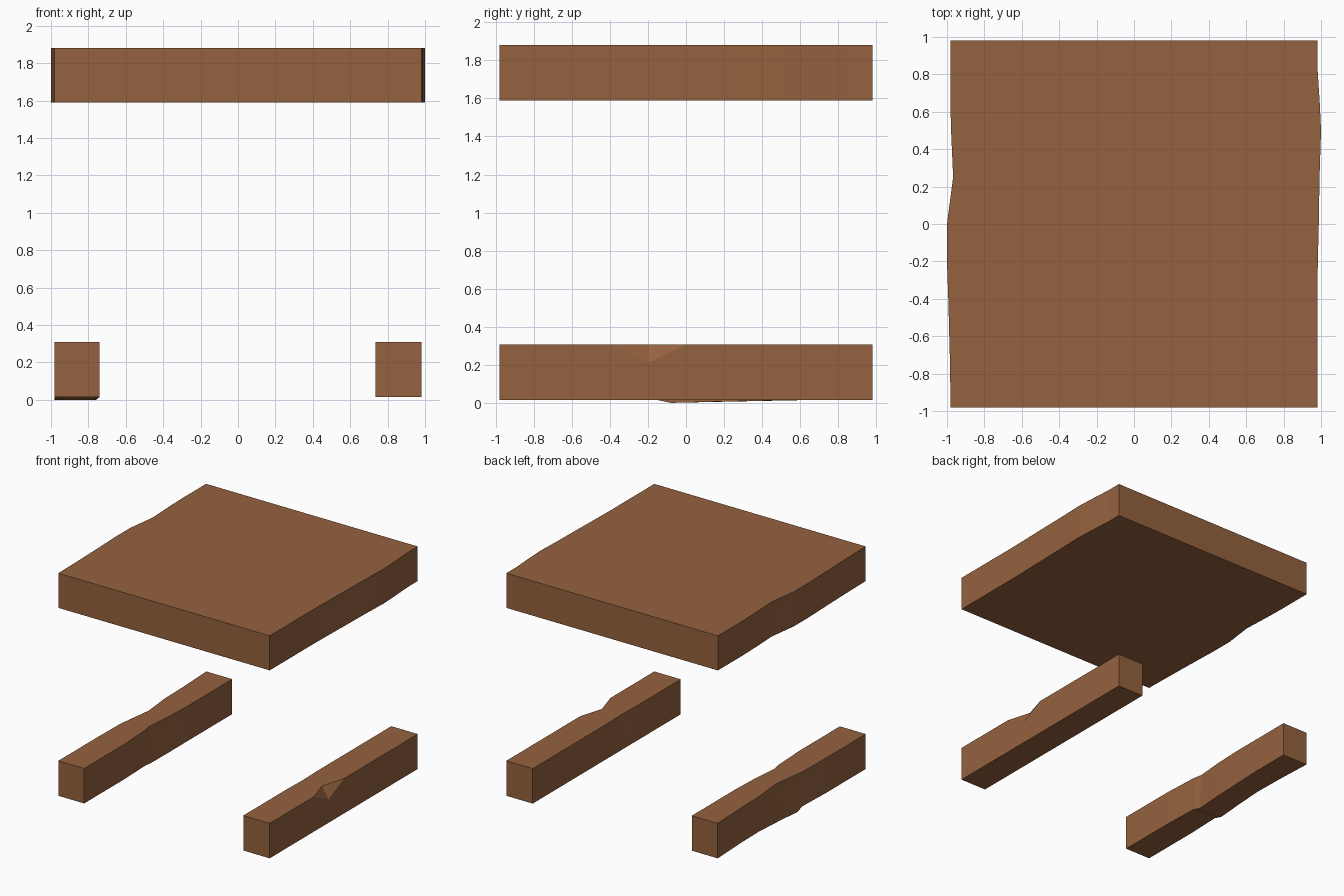
import bpy, bmesh

if "Cube" in bpy.data.objects:
    bpy.data.objects.remove(bpy.data.objects["Cube"])

wood = bpy.data.materials.new("brown wood")
wood.diffuse_color = (0.30, 0.122, 0.049, 1)
wood.use_nodes = True
wood.node_tree.nodes["Principled BSDF"].inputs["Base Color"].default_value = wood.diffuse_color


def loft(name, sections):
    """Join quad cross-sections running along y.
    Each section: y, then (x, z) of bottom left, bottom right, top right, top left."""
    bm = bmesh.new()
    rings = [[bm.verts.new((x, y, z)) for x, z in corners] for y, *corners in sections]
    for a, b in zip(rings, rings[1:]):
        for i in range(4):
            j = (i + 1) % 4
            bm.faces.new((a[i], a[j], b[j], b[i]))
    bm.faces.new(rings[0])
    bm.faces.new(rings[-1])
    bmesh.ops.recalc_face_normals(bm, faces=bm.faces)
    mesh = bpy.data.meshes.new(name)
    bm.to_mesh(mesh)
    bm.free()
    mesh.materials.append(wood)
    obj = bpy.data.objects.new(name, mesh)
    bpy.context.collection.objects.link(obj)
    return obj


def straight(y, x0, x1, z0, z1):
    return (y, (x0, z0), (x1, z0), (x1, z1), (x0, z1))


# Thick table top with slightly uneven left and right edges: y, left x, right x
edges = [(-0.98, -0.98, 0.98), (-0.7, -0.985, 0.98), (-0.4, -0.993, 0.98),
         (-0.2, -1.0, 0.983), (0, -1.0, 0.988), (0.25, -0.967, 0.992),
         (0.5, -0.978, 1.0), (0.65, -0.982, 0.993), (0.85, -0.982, 0.98),
         (0.98, -0.982, 0.98)]
loft("top_slab", [straight(y, l, r, 1.59, 1.88) for y, l, r in edges])

# Left beam, worn on both sides and sagging slightly in the middle
B, T = 0.015, 0.308
loft("left_beam", [
    straight(-0.98, -0.98, -0.74, B, T),
    straight(-0.45, -0.98, -0.74, B, T),
    (-0.15, (-0.97, B), (-0.75, B), (-0.755, T), (-0.975, T)),
    (-0.08, (-0.98, 0.0), (-0.76, 0.0), (-0.77, T), (-0.965, T)),
    (0.15, (-0.965, 0.005), (-0.75, 0.006), (-0.75, T), (-0.935, T)),
    (0.4, (-0.955, 0.01), (-0.745, 0.011), (-0.74, T), (-0.96, T)),
    straight(0.65, -0.965, -0.74, B, T),
    straight(0.98, -0.98, -0.74, B, T),
])

# Right beam, with a chipped upper outer edge
chip = (0.92, T)
bm_sections = [
    straight(-0.98, 0.735, 0.98, B, T),
    straight(-0.4, 0.735, 0.98, B, T),
    (-0.2, (0.735, B), (0.98, B), chip, (0.74, T)),
    straight(0.0, 0.735, 0.98, B, T),
    straight(0.98, 0.735, 0.98, B, T),
]
beam = loft("right_beam", bm_sections)
# keep the chip shallow: split the outer wall at the chip's lower tip
bm = bmesh.new()
bm.from_mesh(beam.data)
edge = next(e for e in bm.edges
            if all(abs(v.co.y + 0.2) < 1e-4 and v.co.x > 0.9 for v in e.verts))
low = min(edge.verts, key=lambda v: v.co.z)
_, tip = bmesh.utils.edge_split(edge, low, 0.66)
tip.co = (0.98, -0.2, 0.21)
for f in list(tip.link_faces):
    corner = next(v for v in f.verts if abs(v.co.y + 0.2) > 0.1 and v.co.z > 0.3)
    if corner in f.verts:
        bmesh.utils.face_split(f, tip, corner)
bm.normal_update()
bm.to_mesh(beam.data)
bm.free()
